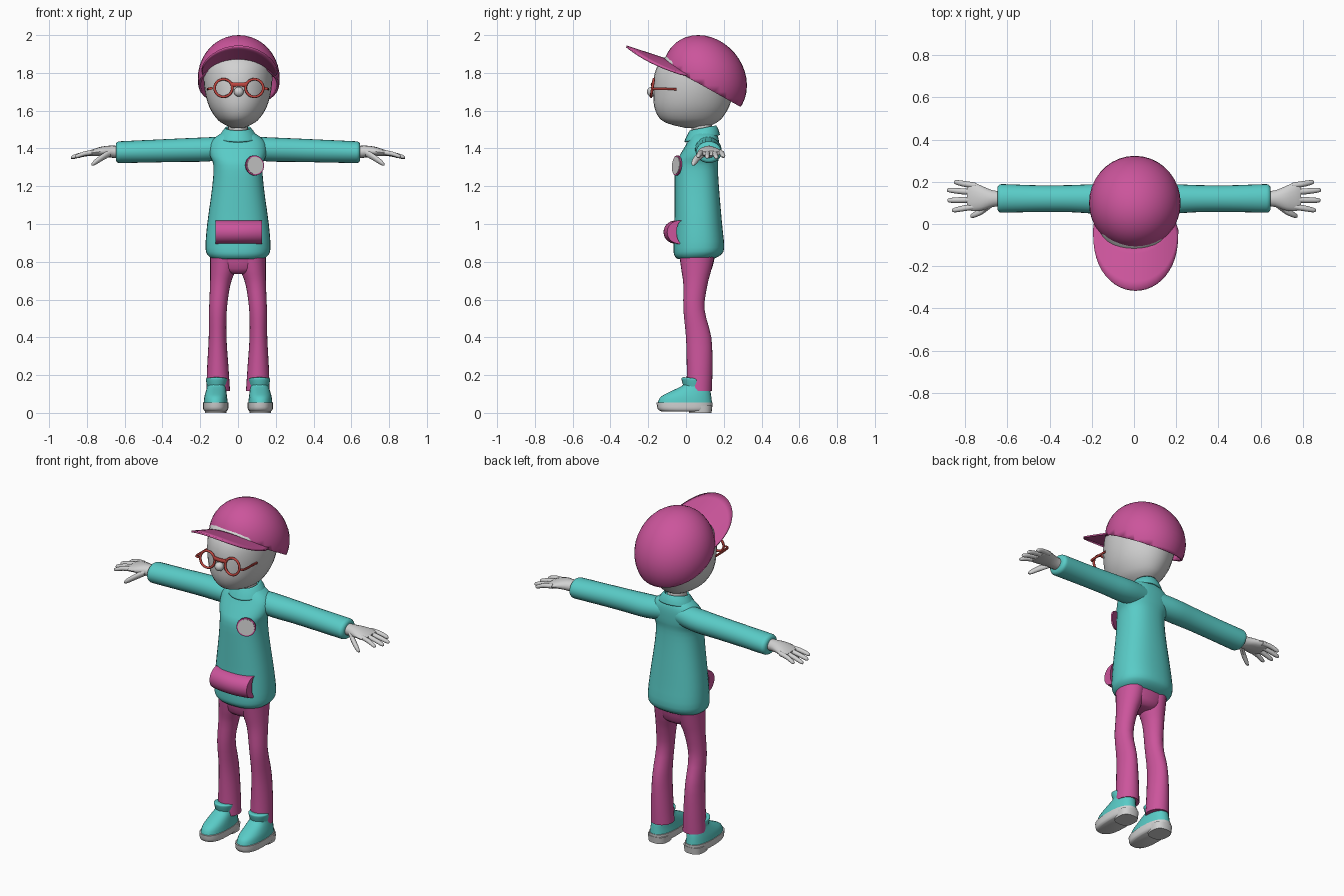
import bpy, bmesh, math
from mathutils import Vector, Matrix


def material(name, rgb):
    m = bpy.data.materials.new(name)
    m.diffuse_color = (*rgb, 1)
    return m


PINK = material("pink_cloth", (0.60, 0.09, 0.33))
TEAL = material("teal_cloth", (0.10, 0.60, 0.57))
PALE = material("pale_skin", (0.64, 0.64, 0.64))
RED = material("red_frame", (0.52, 0.06, 0.05))


def finish(bm, name, mat, angle=45):
    bmesh.ops.recalc_face_normals(bm, faces=bm.faces)
    me = bpy.data.meshes.new(name)
    bm.to_mesh(me)
    bm.free()
    me.materials.append(mat)
    me.shade_smooth()
    me.set_sharp_from_angle(angle=math.radians(angle))
    ob = bpy.data.objects.new(name, me)
    bpy.context.collection.objects.link(ob)
    return ob


def smooth_rows(rows, sub):
    """Catmull-Rom interpolation between cross-section rows."""
    out = []
    for i in range(len(rows) - 1):
        a, b, c, d = (rows[max(i - 1, 0)], rows[i], rows[i + 1],
                      rows[min(i + 2, len(rows) - 1)])
        for s in range(sub):
            t = s / sub
            out.append([0.5 * (2 * q + (r - p) * t + (2 * p - 5 * q + 4 * r - w) * t * t
                               + (3 * q - p - 3 * r + w) * t ** 3)
                        for p, q, r, w in zip(a, b, c, d)])
    return out + [list(rows[-1])]


def loft(name, mat, axis, rows, n=24, sub=3, p=2.0, side=1, tilt=0.0, caps=True):
    """Rows are (position on axis, centre u, centre v, radius u, radius v)."""
    bm = bmesh.new()
    rings = []
    for t, u, v, ru, rv in smooth_rows(rows, sub):
        ring = []
        for k in range(n):
            a = 2 * math.pi * k / n
            c, s = math.cos(a), math.sin(a)
            pu = u + ru * math.copysign(abs(c) ** (2 / p), c)
            pv = v + rv * math.copysign(abs(s) ** (2 / p), s)
            co = {"x": (t, pu, pv), "y": (pu, t, pv), "z": (pu, pv, t)}[axis]
            ring.append(bm.verts.new((co[0] * side, co[1], co[2] + tilt * co[1])))
        rings.append(ring)
    for r0, r1 in zip(rings, rings[1:]):
        for k in range(n):
            bm.faces.new((r0[k], r0[(k + 1) % n], r1[(k + 1) % n], r1[k]))
    if caps:
        bm.faces.new(rings[0])
        bm.faces.new(rings[-1])
    return finish(bm, name, mat)


def ball(name, mat, loc, scale):
    bm = bmesh.new()
    bmesh.ops.create_uvsphere(bm, u_segments=16, v_segments=10, radius=1,
                              matrix=Matrix.Translation(loc) @ Matrix.Diagonal((*scale, 1)))
    return finish(bm, name, mat)


def solidify(ob, thick, offset):
    mod = ob.modifiers.new("thickness", "SOLIDIFY")
    mod.thickness, mod.offset = thick, offset


# Head and neck
loft("head", PALE, "z", [
    (1.508, 0, 0.05, 0.03, 0.05), (1.53, 0, 0.03, 0.078, 0.12),
    (1.56, 0, 0.025, 0.115, 0.165), (1.62, 0, 0.03, 0.152, 0.198),
    (1.70, 0, 0.04, 0.175, 0.213), (1.79, 0, 0.055, 0.182, 0.223),
    (1.86, 0, 0.055, 0.17, 0.19), (1.92, 0, 0.06, 0.12, 0.12),
    (1.95, 0, 0.06, 0.03, 0.03)], n=32)
loft("neck", PALE, "z", [(1.42, 0, 0.09, 0.055, 0.055), (1.56, 0, 0.08, 0.05, 0.055)])
ball("nose", PALE, (0.004, -0.182, 1.70), (0.026, 0.025, 0.026))

# Cap dome, cut along a sloping rim
bm = bmesh.new()
bmesh.ops.create_uvsphere(bm, u_segments=36, v_segments=20, radius=1)
for v in bm.verts:
    x, y, z = v.co
    v.co = (0.004 + 0.217 * x, 0.1 + 0.22 * y - 0.035 * z, 1.77 + 0.23 * z)
bmesh.ops.bisect_plane(bm, geom=bm.verts[:] + bm.edges[:] + bm.faces[:],
                       plane_co=(0, -0.14, 1.86), plane_no=Vector((0, 0.56, 1)).normalized(),
                       clear_inner=True)
solidify(finish(bm, "cap_dome", PINK), 0.012, -1)

# Cap brim, a curved sheet sweeping forward and up
bm = bmesh.new()
grid = []
for i in range(25):
    f = -1 + 2 * i / 24
    a, b = math.radians(75 * f), math.radians(90 * f)
    inner = (0.19 * math.sin(a), 0.1 - 0.2 * math.cos(a))
    outer = (0.008 + 0.2 * math.sin(b), -0.03 - 0.285 * max(math.cos(b), 0) ** 0.8)
    col = []
    for j in range(6):
        x, y = (p + (q - p) * j / 5 for p, q in zip(inner, outer))
        col.append(bm.verts.new((x, y, 1.942 - 0.33 * (y + 0.32) - 1.2 * x * x)))
    grid.append(col)
for c0, c1 in zip(grid, grid[1:]):
    for j in range(5):
        bm.faces.new((c0[j], c0[j + 1], c1[j + 1], c1[j]))
solidify(finish(bm, "cap_brim", PINK), 0.01, 0)

# Glasses
for s in (-1, 1):
    bpy.ops.mesh.primitive_torus_add(major_segments=28, minor_segments=8, major_radius=0.047,
                                     minor_radius=0.007, location=(0.005 + 0.082 * s, -0.178, 1.72),
                                     rotation=(math.radians(81), 0, 0))
    rim = bpy.context.object
    rim.name = "glasses_rim"
    rim.data.materials.append(RED)
    rim.data.shade_smooth()
    loft("glasses_temple", RED, "y", [(-0.178, 0.14, 1.718, 0.008, 0.007),
                                      (-0.165, 0.156, 1.716, 0.007, 0.007),
                                      (-0.05, 0.16, 1.714, 0.006, 0.006)], n=8, side=s)
loft("glasses_bridge", RED, "x", [(-0.035, -0.176, 1.738, 0.007, 0.014),
                                  (0.005, -0.18, 1.738, 0.007, 0.011),
                                  (0.045, -0.176, 1.738, 0.007, 0.014)], n=10)

# Sweater body and collar
loft("sweater_body", TEAL, "z", [
    (0.815, 0, 0.05, 0.135, 0.095), (0.835, 0, 0.06, 0.16, 0.122),
    (0.875, 0, 0.068, 0.172, 0.134), (1.0, 0, 0.065, 0.163, 0.126),
    (1.2, 0, 0.057, 0.136, 0.117), (1.31, 0, 0.056, 0.13, 0.113),
    (1.36, 0, 0.07, 0.148, 0.105), (1.42, 0, 0.088, 0.15, 0.088),
    (1.46, 0, 0.095, 0.12, 0.075), (1.49, 0, 0.095, 0.07, 0.06)], n=36, p=2.35)
collar = loft("collar", TEAL, "z", [
    (1.435, 0, 0.085, 0.1, 0.09), (1.462, 0, 0.088, 0.085, 0.08),
    (1.488, 0, 0.09, 0.064, 0.066)], tilt=0.2, caps=False)
solidify(collar, 0.01, 0)

for s in (-1, 1):
    # Sleeve
    loft("sleeve", TEAL, "x", [
        (0.04, 0.112, 1.405, 0.06, 0.06), (0.16, 0.118, 1.395, 0.07, 0.064),
        (0.30, 0.12, 1.391, 0.064, 0.062), (0.45, 0.12, 1.386, 0.063, 0.06),
        (0.60, 0.121, 1.381, 0.067, 0.058), (0.635, 0.121, 1.38, 0.066, 0.056),
        (0.647, 0.121, 1.38, 0.052, 0.044)], side=s)
    # Hand
    loft("palm", PALE, "x", [
        (0.62, 0.12, 1.38, 0.034, 0.032), (0.67, 0.12, 1.383, 0.04, 0.032),
        (0.72, 0.122, 1.384, 0.058, 0.026), (0.765, 0.13, 1.378, 0.069, 0.019),
        (0.79, 0.132, 1.374, 0.06, 0.012)], n=16, side=s)
    for y0, y1, tip, drop in ((0.182, 0.197, 0.853, 0.0), (0.15, 0.16, 0.885, 0.006),
                              (0.115, 0.112, 0.883, 0.004), (0.083, 0.066, 0.862, 0.0)):
        mid, dy = (0.75 + tip) / 2, y1 - y0
        loft("finger", PALE, "x", [
            (0.75, y0, 1.38, 0.014, 0.014), (mid, y0 + dy / 2, 1.374 - drop, 0.014, 0.013),
            (tip - 0.012, y1, 1.36 - drop, 0.011, 0.011),
            (tip, y1, 1.357 - drop, 0.004, 0.004)], n=10, side=s)
    loft("thumb", PALE, "x", [
        (0.675, 0.095, 1.378, 0.018, 0.02), (0.72, 0.062, 1.352, 0.017, 0.019),
        (0.76, 0.042, 1.325, 0.013, 0.015), (0.775, 0.037, 1.315, 0.005, 0.006)],
        n=10, side=s)
    # Trouser leg
    loft("trouser_leg", PINK, "z", [
        (0.115, 0.105, 0.07, 0.063, 0.067), (0.25, 0.107, 0.072, 0.056, 0.068),
        (0.40, 0.108, 0.067, 0.047, 0.067), (0.55, 0.106, 0.042, 0.047, 0.056),
        (0.68, 0.094, 0.05, 0.054, 0.064), (0.76, 0.08, 0.055, 0.067, 0.08),
        (0.87, 0.072, 0.06, 0.075, 0.1)], side=s)
    # Shoe: sole, heel, upper and ankle flap
    loft("shoe_sole", PALE, "z", [
        (0.008, 0.118, -0.005, 0.056, 0.125), (0.02, 0.118, -0.007, 0.066, 0.143),
        (0.055, 0.118, -0.008, 0.067, 0.148)], side=s, p=2.5)
    loft("shoe_heel", PALE, "z", [(0, 0.118, 0.075, 0.056, 0.06),
                                  (0.04, 0.118, 0.077, 0.06, 0.063)], side=s, p=2.6)
    loft("shoe_upper", TEAL, "z", [
        (0.052, 0.118, -0.006, 0.064, 0.144), (0.085, 0.118, 0.0, 0.06, 0.134),
        (0.115, 0.116, 0.025, 0.054, 0.104), (0.145, 0.114, 0.05, 0.048, 0.068),
        (0.165, 0.114, 0.045, 0.052, 0.062)], side=s, p=2.3)
    loft("shoe_flap", TEAL, "z", [
        (0.14, 0.114, 0.04, 0.048, 0.054), (0.172, 0.114, 0.033, 0.055, 0.056),
        (0.184, 0.114, 0.03, 0.055, 0.052), (0.188, 0.114, 0.03, 0.044, 0.04)],
        side=s, tilt=-0.1)

# Trouser seat
loft("trouser_seat", PINK, "z", [(0.735, 0, 0.058, 0.05, 0.05), (0.765, 0, 0.058, 0.115, 0.08),
                                 (0.87, 0, 0.06, 0.148, 0.1)], p=2.4)

# Padded front pocket with a crescent section
bm = bmesh.new()
m = 14
section = []
for k in range(m + 1):
    a = math.pi * k / m
    section.append((-0.035 - 0.08 * math.sin(a) ** 0.8, 0.957 + 0.063 * math.cos(a)))
for k in range(m - 1, 0, -1):
    a = math.pi * k / m
    section.append((-0.035 - 0.03 * math.sin(a), 0.957 + 0.061 * math.cos(a)))
rings = []
for i in range(13):
    x = -0.122 + 0.244 * i / 12
    rings.append([bm.verts.new((x + 0.004, y + 1.3 * x * x - 0.004, z)) for y, z in section])
for r0, r1 in zip(rings, rings[1:]):
    for k in range(len(section)):
        q = (k + 1) % len(section)
        bm.faces.new((r0[k], r0[q], r1[q], r1[k]))
bm.faces.new(rings[0])
bm.faces.new(rings[-1])
finish(bm, "front_pocket", PINK)

# Chest badge: a rim plate and a pale face plate
normal = Vector((0.42, -0.9, 0.08)).normalized()
for name, mat, radius, lift in (("badge_rim", PINK, 0.053, 0.0), ("badge_face", PALE, 0.046, 0.003)):
    bm = bmesh.new()
    place = Matrix.Translation(Vector((0.088, -0.048, 1.31)) + normal * lift)
    bmesh.ops.create_cone(bm, cap_ends=True, segments=28, radius1=radius, radius2=radius, depth=0.009,
                          matrix=place @ normal.to_track_quat("Z", "Y").to_matrix().to_4x4())
    finish(bm, name, mat, 30)
